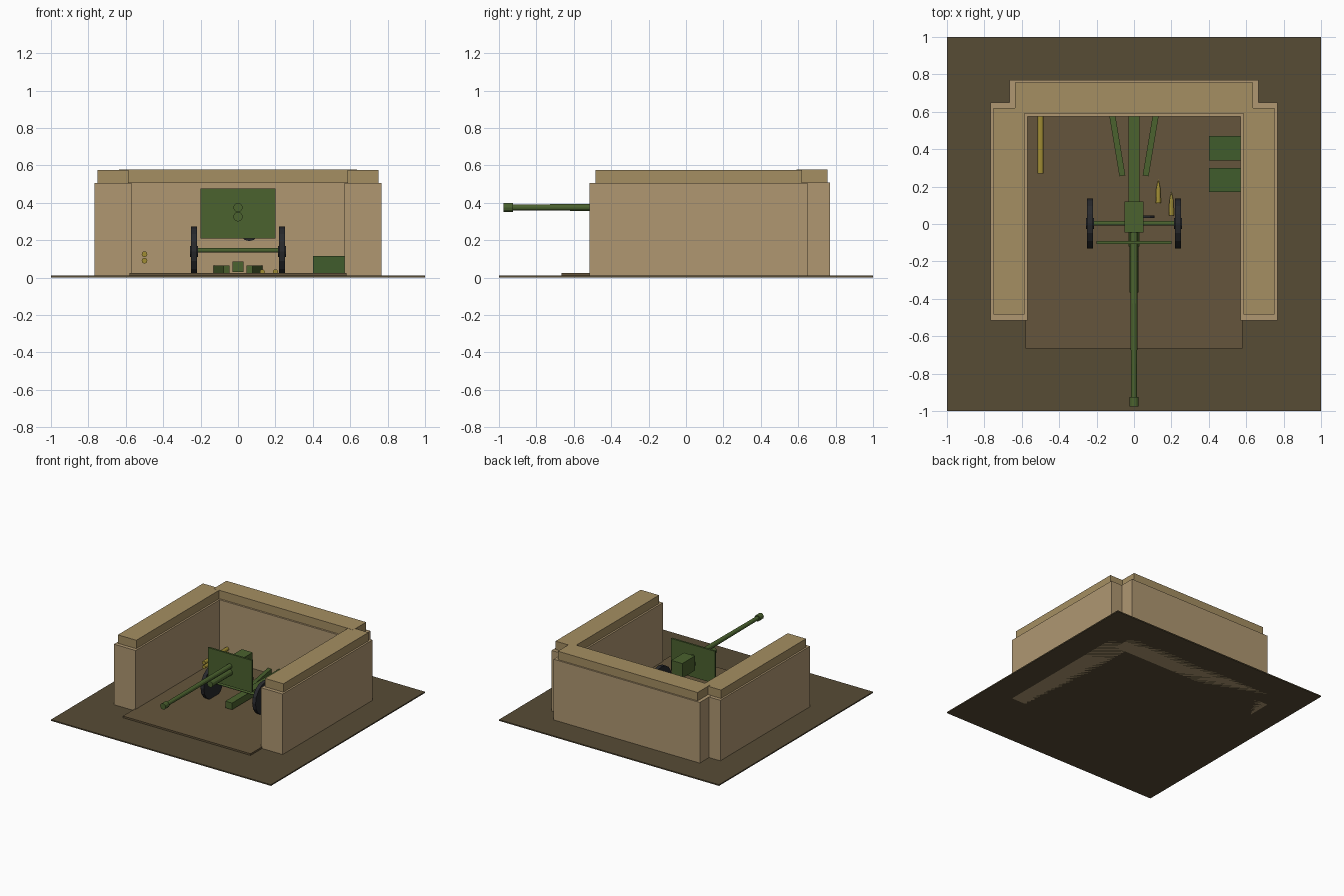
import bpy, math
from mathutils import Vector

if "Cube" in bpy.data.objects:
    bpy.data.objects.remove(bpy.data.objects["Cube"])


def mat(name, r, g, b):
    m = bpy.data.materials.new(name)
    m.diffuse_color = [(c / 255) ** 2.2 for c in (r, g, b)] + [1]
    m.use_nodes = True
    m.node_tree.nodes["Principled BSDF"].inputs["Base Color"].default_value = m.diffuse_color
    return m


DIRT = mat("dirt", 88, 77, 56)
PAD = mat("packed_earth", 101, 86, 62)
SAND = mat("sandbag", 174, 150, 113)
CAP = mat("sandbag_top", 163, 141, 98)
GREEN = mat("gun_green", 76, 98, 50)
CRATE = mat("crate_green", 66, 92, 48)
DARK = mat("rubber", 44, 45, 48)
BRASS = mat("brass", 160, 140, 55)


def box(name, lo, hi, m, rot=0):
    lo, hi = Vector(lo), Vector(hi)
    bpy.ops.mesh.primitive_cube_add(size=1, location=(lo + hi) / 2, rotation=(0, 0, rot))
    o = bpy.context.object
    o.scale = hi - lo
    o.name = name
    o.data.materials.append(m)
    return o


def rod(name, a, b, r1, m, r2=None, n=12):
    """Cylinder or cone from point a (radius r1) to point b (radius r2)."""
    a, b = Vector(a), Vector(b)
    d = b - a
    bpy.ops.mesh.primitive_cone_add(vertices=n, radius1=r1, radius2=r1 if r2 is None else r2,
                                    depth=d.length, location=(a + b) / 2)
    o = bpy.context.object
    o.rotation_euler = d.to_track_quat('Z', 'Y').to_euler()
    o.name = name
    o.data.materials.append(m)
    return o


# Ground and gun platform
box("ground", (-1, -1, 0), (1, 1, 0.01), DIRT)
box("platform", (-0.58, -0.665, 0.005), (0.58, 0.6, 0.024), PAD)

# Emplacement walls with narrower top course
box("back_wall", (-0.665, 0.575, 0), (0.665, 0.77, 0.508), SAND)
box("back_wall_top", (-0.635, 0.59, 0.5), (0.635, 0.757, 0.577), CAP)
for s, side in ((-1, "left"), (1, "right")):
    xs = sorted((s * 0.767, s * 0.57))
    box(side + "_wall", (xs[0], -0.515, 0), (xs[1], 0.65, 0.507), SAND)
    xs = sorted((s * 0.752, s * 0.585))
    box(side + "_wall_top", (xs[0], -0.485, 0.5), (xs[1], 0.62, 0.576), CAP)

    # Wheels and spread trail legs
    rod(side + "_wheel", (s * 0.22, 0.003, 0.14), (s * 0.25, 0.003, 0.14), 0.133, DARK, n=16)
    rod(side + "_hub", (s * 0.215, 0.003, 0.14), (s * 0.256, 0.003, 0.14), 0.03, DARK)
    box(side + "_trail_leg", (s * 0.091 - 0.016, 0.255, 0.022),
        (s * 0.091 + 0.016, 0.605, 0.065), GREEN, rot=-s * 0.165)

# Carriage
rod("axle", (-0.24, 0.003, 0.145), (0.24, 0.003, 0.145), 0.012, GREEN)
box("trail_beam", (-0.03, -0.12, 0.03), (0.03, 0.62, 0.085), GREEN)
box("shield", (-0.2, -0.106, 0.21), (0.2, -0.09, 0.475), GREEN)

# Barrel assembly
rod("barrel", (0, -0.93, 0.375), (0, 0, 0.375), 0.016, GREEN, 0.021)
rod("muzzle_brake", (0, -0.975, 0.375), (0, -0.925, 0.375), 0.025, GREEN)
rod("recoil_cylinder", (0, -0.365, 0.325), (0, 0, 0.325), 0.025, GREEN)
box("breech", (-0.05, -0.045, 0.295), (0.05, 0.12, 0.415), GREEN)
rod("handwheel", (0.06, 0.033, 0.245), (0.06, 0.045, 0.245), 0.05, DARK)

# Ammunition crates
for i, y in enumerate((0.17, 0.34)):
    box(f"crate_{i}", (0.4, y, 0.02), (0.6, y + 0.13, 0.115), CRATE)

# Stored rounds by the left wall
for i, z in enumerate((0.09, 0.125)):
    rod(f"stored_round_{i}", (-0.5, 0.27, z), (-0.5, 0.59, z), 0.015, BRASS)

# Loose shells on the platform
for i, (x, y) in enumerate(((0.13, 0.112), (0.2, 0.045))):
    rod(f"shell_case_{i}", (x, y, 0.03), (x, y + 0.08, 0.03), 0.014, BRASS, 0.011)
    rod(f"shell_tip_{i}", (x, y + 0.08, 0.03), (x, y + 0.125, 0.03), 0.011, BRASS, 0.001)
